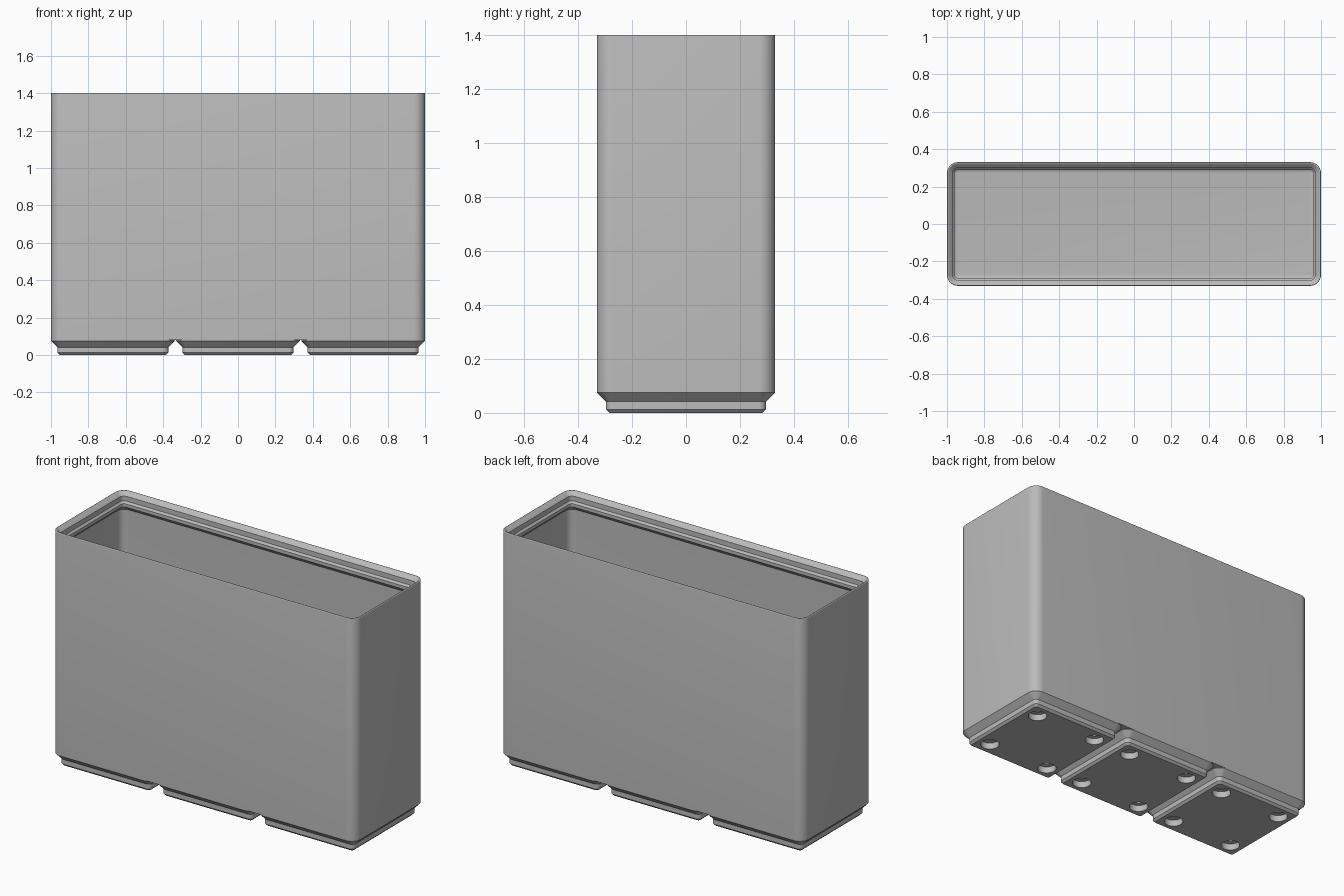
import bpy, bmesh, math
from mathutils import Matrix

cube = bpy.data.objects.get("Cube")
if cube:
    bpy.data.objects.remove(cube, do_unlink=True)

MM = 2 / 125.5             # model units per millimetre
LENGTH, DEPTH, PITCH, CELL = 125.5, 41.5, 42, 41.5
CORNER = 3.75              # outer corner radius

grey = bpy.data.materials.new("grey_plastic")
grey.use_nodes = True
grey.diffuse_color = (0.5, 0.5, 0.5, 1)
grey.node_tree.nodes["Principled BSDF"].inputs["Base Color"].default_value = (0.5, 0.5, 0.5, 1)


def make_object(name, bm):
    bmesh.ops.recalc_face_normals(bm, faces=bm.faces)
    bmesh.ops.scale(bm, vec=(MM, MM, MM), verts=bm.verts)
    mesh = bpy.data.meshes.new(name)
    bm.to_mesh(mesh)
    bm.free()
    mesh.materials.append(grey)
    obj = bpy.data.objects.new(name, mesh)
    bpy.context.collection.objects.link(obj)
    return obj


def activate(obj):
    bpy.ops.object.select_all(action='DESELECT')
    obj.select_set(True)
    bpy.context.view_layer.objects.active = obj


def rounded_loft(width, depth, profile, steps=10):
    """Sweep (inset, height) points around a rounded rectangle and cap both ends."""
    bm = bmesh.new()
    rings = []
    for inset, z in profile:
        r = max(CORNER - inset, 0.05)
        ring = []
        for k, (sx, sy) in enumerate([(1, 1), (-1, 1), (-1, -1), (1, -1)]):
            cx = sx * (width / 2 - inset - r)
            cy = sy * (depth / 2 - inset - r)
            for i in range(steps + 1):
                a = math.pi / 2 * (k + i / steps)
                ring.append(bm.verts.new((cx + r * math.cos(a), cy + r * math.sin(a), z)))
        rings.append(ring)
    n = len(rings[0])
    for low, high in zip(rings, rings[1:]):
        for i in range(n):
            j = (i + 1) % n
            bm.faces.new((low[i], low[j], high[j], high[i]))
    bm.faces.new(rings[0][::-1])
    bm.faces.new(rings[-1])
    return bm


def arc(cx, cz, r, start, end, steps):
    angles = [math.radians(start + (end - start) * i / steps) for i in range(steps + 1)]
    return [(cx + r * math.cos(a), cz + r * math.sin(a)) for a in angles]


# Bin body: outer wall, rounded rim, stacking lip, inner wall and filleted floor
WALL, FLOOR, RIM, FILLET = 0.95, 7, 0.3, 2.8
rim_z = 88.4 - RIM * (1 + math.sqrt(2))
profile = [(0, 5)]
profile += arc(RIM, rim_z, RIM, 180, 45, 6)
profile += [(1.9, 86.5), (1.9, 84.7), (2.6, 84), (2.6, 82.8), (WALL, 81.15)]
profile += arc(WALL + FILLET, FLOOR + FILLET, FILLET, 180, 270, 8)
body = make_object("bin_body", rounded_loft(LENGTH, DEPTH, profile))

# Feet: stepped pads, each with four magnet recesses and screw holes
foot_profile = [(2.95, 0), (2.15, 0.8), (2.15, 2.6), (0, 4.75), (0, 5.02)]
parts = [body]
for index, name in enumerate(["right_foot", "middle_foot", "left_foot"]):
    foot = make_object(name, rounded_loft(CELL, CELL, foot_profile))
    for radius, top in [(3.25, 2.4), (1.5, 4.6)]:
        holes = bmesh.new()
        for x in (-13, 13):
            for y in (-13, 13):
                bmesh.ops.create_cone(holes, cap_ends=True, segments=40, radius1=radius,
                                      radius2=radius, depth=top + 1,
                                      matrix=Matrix.Translation((x, y, (top - 1) / 2)))
        cutter = make_object("hole_cutter", holes)
        cutter.hide_render = True
        cut = foot.modifiers.new("holes", 'BOOLEAN')
        cut.operation = 'DIFFERENCE'
        cut.solver = 'EXACT'
        cut.object = cutter
        activate(foot)
        bpy.ops.object.modifier_apply(modifier=cut.name)
        bpy.data.objects.remove(cutter, do_unlink=True)
    foot.location.x = (index - 1) * PITCH * MM
    parts.append(foot)

# Smooth the rounded corners while keeping the steps crisp
for obj in parts:
    activate(obj)
    bpy.ops.object.shade_smooth_by_angle(angle=math.radians(30))
